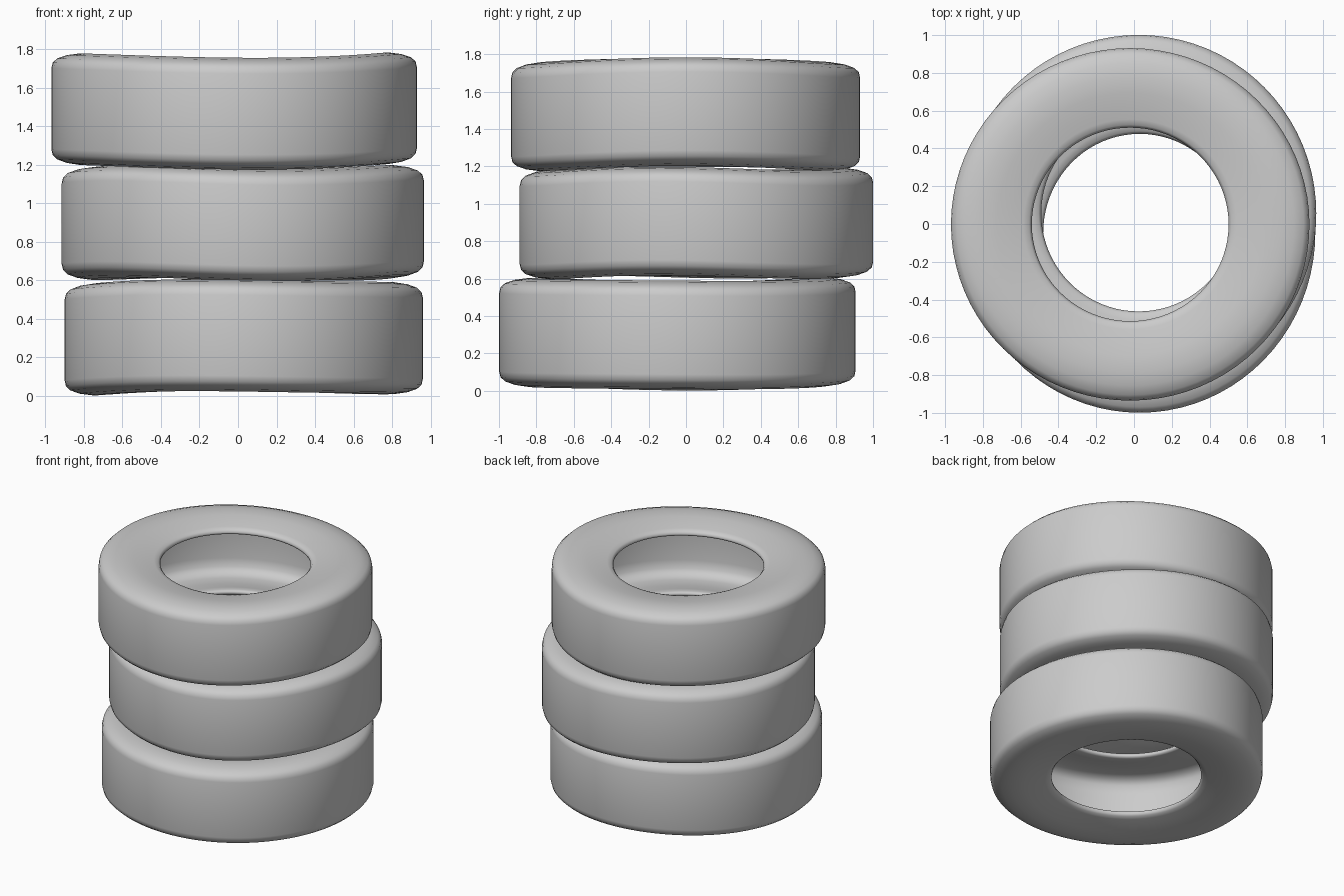
import bpy, bmesh
from math import cos, sin, pi, radians

if "Cube" in bpy.data.objects:
    bpy.data.objects.remove(bpy.data.objects["Cube"])

SEGMENTS = 80

# Upper half of the tyre cross-section (radius, height from mid-plane)
OUTER = [(0.940, 0.0), (0.940, 0.21), (0.933, 0.24), (0.91, 0.262), (0.86, 0.28),
         (0.79, 0.29), (0.70, 0.284), (0.62, 0.268), (0.56, 0.257), (0.53, 0.249), (0.516, 0.232)]
INNER = [(0.520, 0.218), (0.54, 0.212), (0.60, 0.222), (0.70, 0.242), (0.80, 0.246),
         (0.86, 0.235), (0.89, 0.20), (0.90, 0.14), (0.90, 0.0)]


def tyre_section():
    half = OUTER + INNER
    lower = [(r, -z) for r, z in reversed(half) if z > 0]
    return half + lower


def make_tyre(name, cx, cy, cz, rx, ry, warp2, warp3, phase):
    """Hollow tyre: closed section swept round z, slightly oval and sagging."""
    section = tyre_section()
    n = len(section)
    bm = bmesh.new()
    rings = []
    for i in range(SEGMENTS):
        a = 2 * pi * i / SEGMENTS
        ring = []
        for r, z in section:
            sag = (r / 0.94) * (warp2 * cos(2 * a) + warp3 * cos(3 * a + phase))
            ring.append(bm.verts.new((cx + r / 0.94 * rx * cos(a),
                                      cy + r / 0.94 * ry * sin(a),
                                      cz + z + sag)))
        rings.append(ring)
    for i in range(SEGMENTS):
        a, b = rings[i], rings[(i + 1) % SEGMENTS]
        for j in range(n):
            k = (j + 1) % n
            bm.faces.new((a[j], b[j], b[k], a[k]))
    bmesh.ops.recalc_face_normals(bm, faces=bm.faces)
    mesh = bpy.data.meshes.new(name)
    bm.to_mesh(mesh)
    bm.free()
    obj = bpy.data.objects.new(name, mesh)
    bpy.context.collection.objects.link(obj)
    bpy.context.view_layer.objects.active = obj
    obj.select_set(True)
    bpy.ops.object.shade_smooth_by_angle(angle=radians(60))
    obj.select_set(False)
    return obj


# Three tyres, loosely stacked
make_tyre("bottom_tyre", 0.03, -0.046, 0.305, 0.93, 0.953, -0.011, 0.005, 0.5)
make_tyre("middle_tyre", 0.025, 0.056, 0.897, 0.94, 0.945, 0.003, 0.010, 0.8)
make_tyre("top_tyre", -0.02, -0.002, 1.478, 0.949, 0.933, 0.015, 0.003, 0.0)
